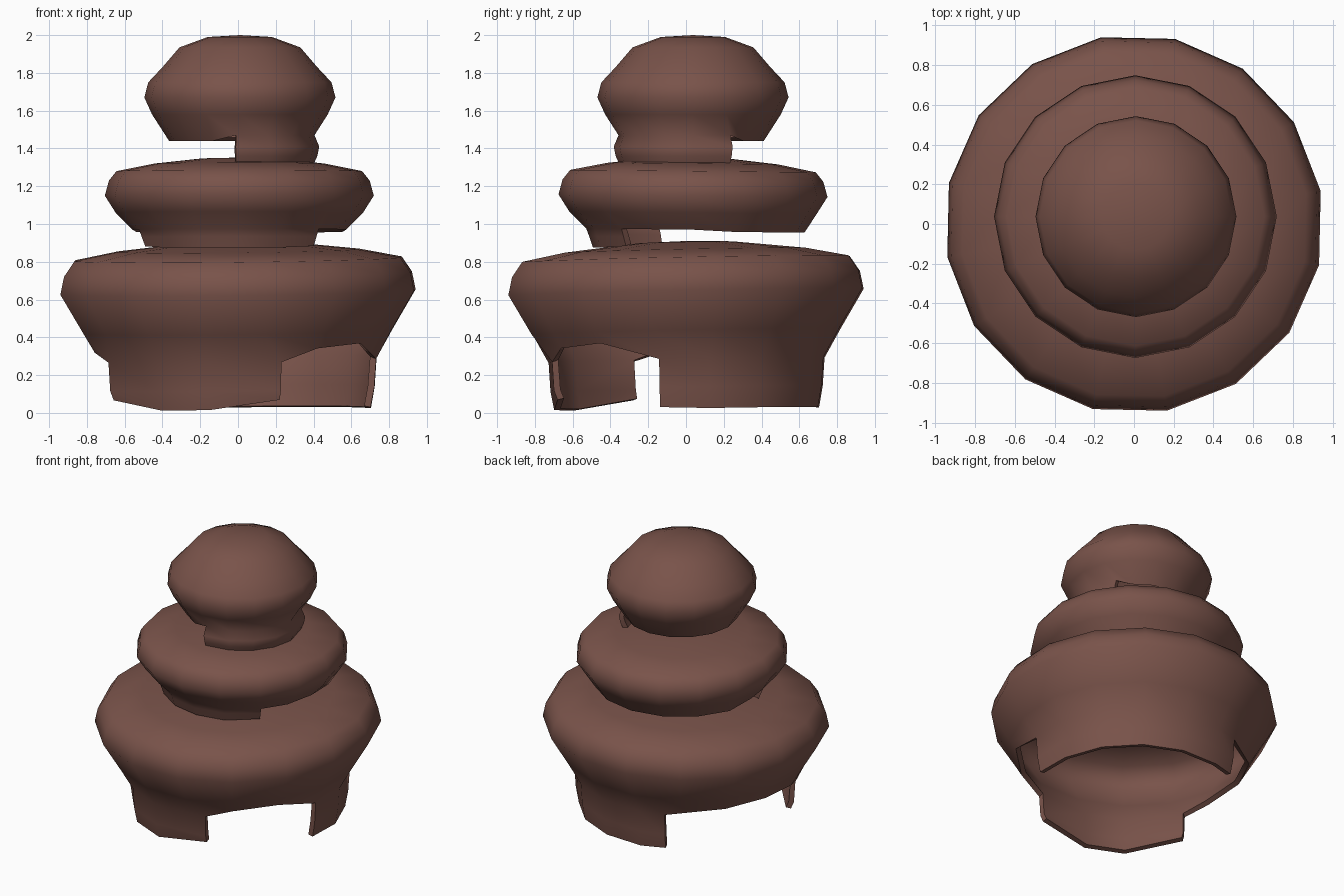
import bpy, math
from math import radians, cos, sin

if "Cube" in bpy.data.objects:
    bpy.data.objects.remove(bpy.data.objects["Cube"])

clay = bpy.data.materials.new("brown clay")
clay.diffuse_color = (0.191, 0.086, 0.068, 1)
clay.use_nodes = True
clay.node_tree.nodes["Principled BSDF"].inputs["Base Color"].default_value = clay.diffuse_color
SIDES = 16


def tier(name, centre, turn, cap, skirt, legs, lift, tilt=(0, 0), thick=0.035):
    """Hollow lathed cap with partial skirt walls.
    cap / skirt: (radius, z) from top to bottom; the last cap ring is the lip.
    legs: (first column, last column, start angle, end angle, bottom z offset, corner lift).
    lift: {column: (radius, z)} raises the lip over the openings."""
    cx, cy = centre
    base = [turn + 360 / SIDES * j for j in range(SIDES)]
    snapped = base[:]
    for a, b, start, end, *_ in legs:          # line the skirt ends up with the openings
        snapped[a % SIDES], snapped[b % SIDES] = start, end

    verts, faces = [(cx, cy, cap[0][1])], []

    def add(r, z, ang):
        x, y = r * cos(radians(ang)), r * sin(radians(ang))
        verts.append((x + cx, y + cy, z + tilt[0] * x + tilt[1] * y))
        return len(verts) - 1

    rings = []
    for k, (r, z) in enumerate(cap[1:]):
        lip = k == len(cap) - 2
        ring = []
        for j in range(SIDES):
            rr, zz = lift.get(j, (r, z)) if lip else (r, z)
            ring.append(add(rr, zz, snapped[j] if lip else base[j]))
        rings.append(ring)
    for j in range(SIDES):
        n = (j + 1) % SIDES
        faces.append((0, rings[0][j], rings[0][n]))
        for up, lo in zip(rings, rings[1:]):
            faces.append((up[j], lo[j], lo[n], up[n]))

    # skirt walls hanging from the lip
    for a, b, start, end, drop, corner in legs:
        cols = range(a, b + 1)
        prev = [rings[-1][j % SIDES] for j in cols]
        for k, (r, z) in enumerate(skirt):
            last = k == len(skirt) - 1
            cur = []
            for j in cols:
                dz = (drop + (corner if j in (a, b) else 0)) if last else 0
                cur.append(add(r, z + dz, snapped[j % SIDES]))
            for i in range(len(cur) - 1):
                faces.append((prev[i], cur[i], cur[i + 1], prev[i + 1]))
            prev = cur

    mesh = bpy.data.meshes.new(name)
    mesh.from_pydata(verts, [], faces)
    mesh.materials.append(clay)
    obj = bpy.data.objects.new(name, mesh)
    bpy.context.collection.objects.link(obj)
    bpy.ops.object.select_all(action='DESELECT')
    obj.select_set(True)
    bpy.context.view_layer.objects.active = obj
    mod = obj.modifiers.new("wall", 'SOLIDIFY')
    mod.thickness, mod.offset = thick, -1
    bpy.ops.object.modifier_apply(modifier=mod.name)
    bpy.ops.object.shade_smooth_by_angle(angle=radians(65))
    return obj


# bottom tier: two openings, front right and back left
tier("bottom_tier", (0, 0), 10, 
     cap=[(0, 0.91), (0.25, 0.903), (0.65, 0.86), (0.88, 0.815), (0.935, 0.735),
          (0.955, 0.64), (0.83, 0.43), (0.745, 0.28)],
     skirt=[(0.735, 0.13), (0.715, 0.015)],
     legs=[(9, 12, 203, 288, 0.015, 0.05), (15, 21, 349, 474, 0, 0.01)],
     lift={13: (0.785, 0.35), 14: (0.79, 0.37), 6: (0.77, 0.33),
           7: (0.785, 0.35), 8: (0.77, 0.33)},
     tilt=(0.012, 0.02))

# middle tier: one wall at the front left
tier("middle_tier", (0.007, 0.037), 0,
     cap=[(0, 1.352), (0.2, 1.347), (0.45, 1.32), (0.65, 1.28), (0.69, 1.23),
          (0.712, 1.15), (0.655, 1.06), (0.565, 0.97)],
     skirt=[(0.55, 0.93), (0.53, 0.87)],
     legs=[(9, 14, 200, 318, 0, 0.01)],
     lift={j: (0.59, 0.96) for j in range(1, 8)},
     tilt=(0, -0.01))

# top tier: one wall at the front right
tier("top_tier", (0.01, 0.037), 0,
     cap=[(0, 2.0), (0.17, 1.99), (0.32, 1.935), (0.41, 1.83), (0.485, 1.75),
          (0.506, 1.67), (0.465, 1.58), (0.395, 1.47)],
     skirt=[(0.42, 1.41), (0.41, 1.36), (0.39, 1.315)],
     legs=[(12, 17, 267, 390, 0, 0)],
     lift={j: (0.375, 1.44) for j in range(2, 12)})
